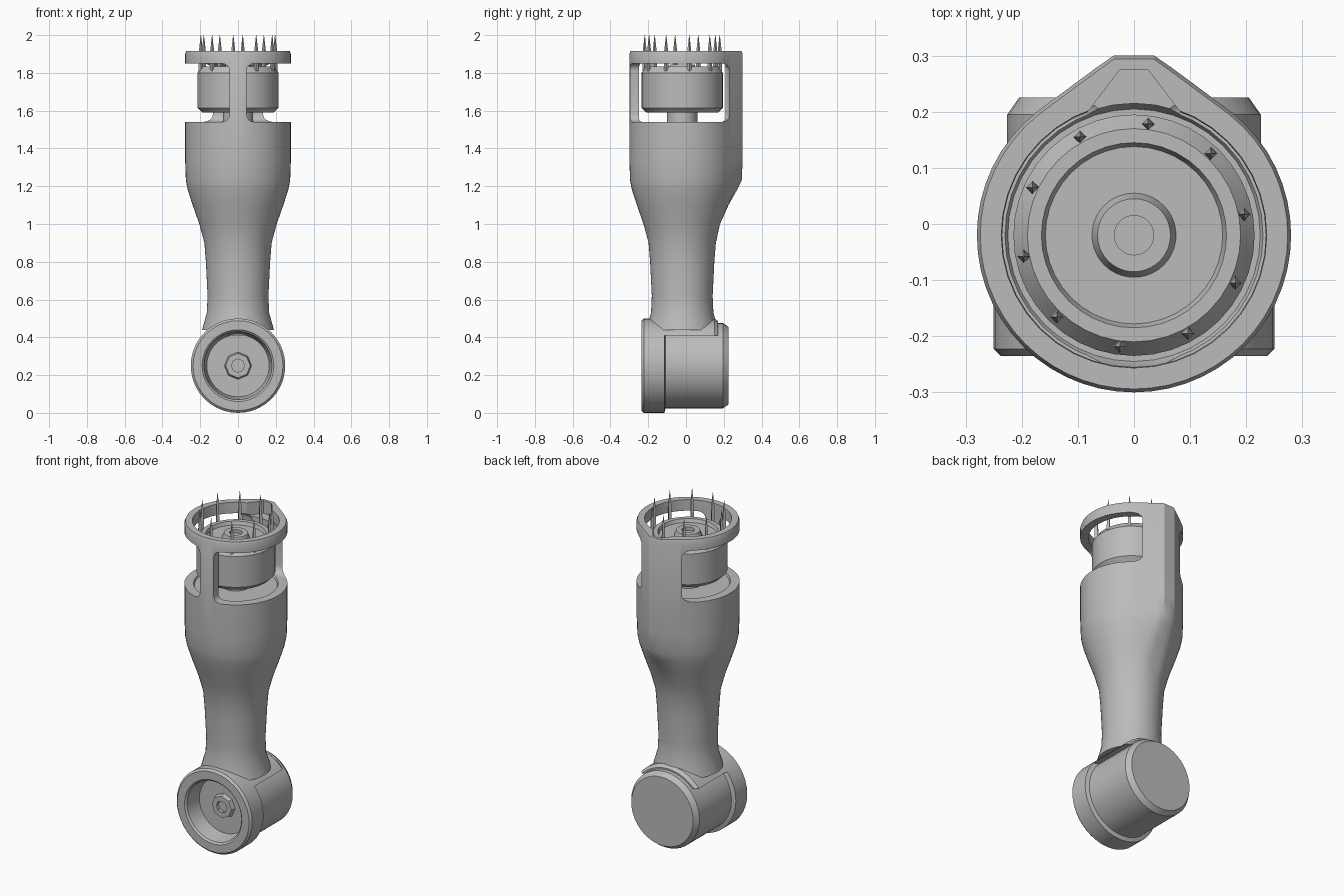
import bpy, bmesh
from math import sin, cos, pi, radians
from mathutils import Matrix

if "Cube" in bpy.data.objects:
    bpy.data.objects.remove(bpy.data.objects["Cube"])

grey = bpy.data.materials.new("plain grey")
grey.use_nodes = True
grey.diffuse_color = (0.5, 0.5, 0.5, 1)
grey.node_tree.nodes["Principled BSDF"].inputs["Base Color"].default_value = (0.5, 0.5, 0.5, 1)

AXIS_Y = -0.02      # centre line of the arm
HUB_Z = 0.25        # height of the lower joint


def finish(bm, name, matrix=None):
    if matrix:
        bm.transform(matrix)
    bmesh.ops.recalc_face_normals(bm, faces=bm.faces)
    mesh = bpy.data.meshes.new(name)
    bm.to_mesh(mesh)
    bm.free()
    mesh.materials.append(grey)
    obj = bpy.data.objects.new(name, mesh)
    bpy.context.collection.objects.link(obj)
    return obj


def loft(name, rings):
    """Skin a stack of point rings and close both ends."""
    bm = bmesh.new()
    loops = [[bm.verts.new(p) for p in ring] for ring in rings]
    for a, b in zip(loops, loops[1:]):
        for i in range(len(a)):
            j = (i + 1) % len(a)
            bm.faces.new((a[i], a[j], b[j], b[i]))
    bm.faces.new(loops[0])
    bm.faces.new(loops[-1])
    return finish(bm, name)


def lathe(name, profile, matrix, sides=40):
    """Revolve (radius, height) points; the first and last rings are capped."""
    rings = [[matrix @ Matrix.Translation((r * cos(2 * pi * i / sides), r * sin(2 * pi * i / sides), h)).to_translation()
              for i in range(sides)] for r, h in profile]
    return loft(name, rings)


def box(name, low, high, bevel):
    bm = bmesh.new()
    bmesh.ops.create_cube(bm, size=1)
    for v in bm.verts:
        v.co = [l if c < 0 else h for c, l, h in zip(v.co, low, high)]
    bmesh.ops.bevel(bm, geom=bm.edges[:], offset=bevel, segments=4, profile=0.5, affect='EDGES')
    return finish(bm, name)


def boolean(obj, tool, operation='DIFFERENCE'):
    mod = obj.modifiers.new(tool.name, 'BOOLEAN')
    mod.operation, mod.object, mod.solver = operation, tool, 'EXACT'
    bpy.context.view_layer.objects.active = obj
    bpy.ops.object.modifier_apply(modifier=mod.name)
    bpy.data.objects.remove(tool)


def smooth(*objects):
    bpy.ops.object.select_all(action='DESELECT')
    for obj in objects:
        obj.select_set(True)
        bpy.context.view_layer.objects.active = obj
    bpy.ops.object.shade_smooth_by_angle(angle=radians(28))


def section(z, radius, back, spine):
    """Round section that swells into a blunt ridge at the back."""
    ring = []
    wedge = radians(36.5)
    for i in range(56):
        a = 2 * pi * i / 56
        off = min(a, 2 * pi - a)
        r = radius
        if off < wedge:
            r *= 1 + spine * (1 / cos(wedge - off) - 1)
        ring.append((r * sin(a), min(AXIS_Y + r * cos(a), back), z))
    return ring


upright = Matrix.Translation((0, AXIS_Y, 0))
crosswise = Matrix.Translation((0, 0, HUB_Z)) @ Matrix.Rotation(-pi / 2, 4, 'X')

# Arm body: slim neck swelling into a cup with a ridge at the back
arm = loft("arm_body", [section(*s) for s in (
    (0.44, 0.19, 0.17, 0), (0.53, 0.165, 0.145, 0), (0.62, 0.161, 0.141, 0),
    (0.8, 0.17, 0.15, 0), (0.9, 0.178, 0.158, 0), (1.0, 0.205, 0.18, 0.1),
    (1.1, 0.24, 0.225, 0.4), (1.18, 0.266, 0.27, 0.8), (1.23, 0.276, 0.295, 1),
    (1.34, 0.28, 0.3, 1), (1.9, 0.28, 0.3, 1), (1.915, 0.274, 0.294, 1))])
boolean(arm, lathe("bore", [(0.225, 1.53), (0.235, 1.55), (0.235, 1.88), (0.245, 2.1)], upright))

# Side windows, leaving a front post, a back wall and a top rim
for side in (-1, 1):
    x = sorted((side * 0.045, side * 0.6))
    boolean(arm, box("window", (x[0], -0.6, 1.54), (x[1], 0.23, 1.85), 0.04))

# Wedge notch in the rim above the ridge
boolean(arm, loft("notch", [[(-0.09, 0.19, z), (0.09, 0.19, z), (0.025, 0.275, z), (-0.025, 0.275, z)]
                            for z in (1.84, 2)]))

# Motor in the cup, standing on a narrow pedestal
motor = lathe("upper_motor", [
    (0.08, 1.5), (0.08, 1.59), (0.19, 1.59), (0.215, 1.615), (0.215, 1.8), (0.19, 1.835),
    (0.165, 1.835), (0.158, 1.815), (0.075, 1.815), (0.065, 1.845), (0.035, 1.845), (0.035, 1.825)], upright)

# Thin pins standing on the edge of the motor
for i in range(10):
    a = 2 * pi * (i + 0.3) / 10
    spot = Matrix.Translation((0.2 * cos(a), AXIS_Y + 0.2 * sin(a), 0))
    lathe("motor_pin", [(0.012, 1.81), (0.01, 1.92), (0.001, 2.0)], spot, 4)

# Lower joint: flange with a recessed front, and a drum behind it
hub = lathe("lower_joint", [
    (0.05, -0.13), (0.165, -0.13), (0.18, -0.225), (0.19, -0.235), (0.238, -0.235), (0.25, -0.223),
    (0.25, -0.115), (0.226, -0.108), (0.226, 0.195), (0.205, 0.225), (0.05, 0.225)], crosswise)
boss = lathe("lower_joint_boss", [(0.075, -0.12), (0.065, -0.155), (0.035, -0.155), (0.035, -0.135)], crosswise, 8)

# Saddle joining the neck to the drum
saddle = lathe("joint_saddle", [(0.25, -0.15), (0.25, 0.15), (0.235, 0.17)], crosswise)
boolean(saddle, box("saddle_limit", (-0.4, -0.4, 0.41), (0.4, 0.4, 0.8), 0.01), 'INTERSECT')

smooth(arm, motor, hub, saddle)
